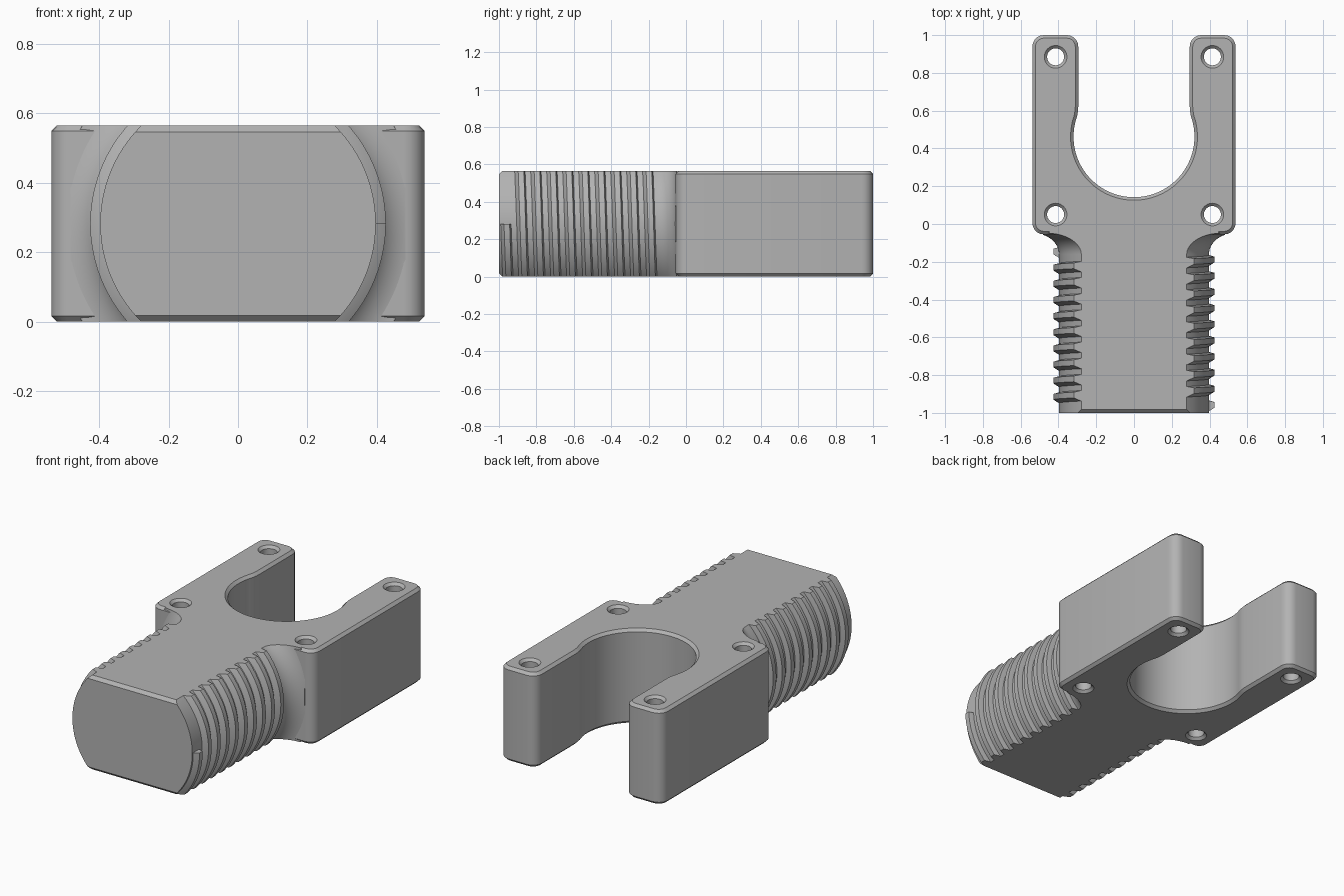
import bpy, bmesh
from math import sin, cos, pi, radians
from mathutils import Matrix, Vector

HEIGHT = 0.565
MID = HEIGHT / 2

default = bpy.data.objects.get("Cube")
if default:
    bpy.data.objects.remove(default, do_unlink=True)

grey = bpy.data.materials.new("plain grey")
grey.use_nodes = True
colour = (0.45, 0.45, 0.45, 1)
grey.diffuse_color = colour
for node in grey.node_tree.nodes:
    if node.type == 'BSDF_PRINCIPLED':
        node.inputs["Base Color"].default_value = colour


def make_object(name, bm):
    bmesh.ops.recalc_face_normals(bm, faces=bm.faces)
    mesh = bpy.data.meshes.new(name)
    bm.to_mesh(mesh)
    bm.free()
    mesh.materials.append(grey)
    ob = bpy.data.objects.new(name, mesh)
    bpy.context.collection.objects.link(ob)
    return ob


def smooth(ob):
    bpy.ops.object.select_all(action='DESELECT')
    ob.select_set(True)
    bpy.context.view_layer.objects.active = ob
    bpy.ops.object.shade_smooth_by_angle(angle=radians(30))


def loft(bm, rings):
    """Bridge closed rings of points and cap both ends."""
    rings = [[bm.verts.new(p) for p in ring] for ring in rings]
    n = len(rings[0])
    for a, b in zip(rings, rings[1:]):
        for i in range(n):
            j = (i + 1) % n
            bm.faces.new((a[i], a[j], b[j], b[i]))
    bm.faces.new(rings[0])
    bm.faces.new(rings[-1])


def revolve(bm, profile, matrix, steps):
    """Turn (distance, radius) pairs around the y axis."""
    loft(bm, [[matrix @ Vector((r * cos(2 * pi * i / steps), y, r * sin(2 * pi * i / steps)))
               for i in range(steps)] for y, r in profile])


def slice_off(bm, point, normal):
    """Remove everything beyond a plane and close the cut."""
    cut = bmesh.ops.bisect_plane(bm, geom=bm.verts[:] + bm.edges[:] + bm.faces[:], dist=1e-6,
                                 plane_co=point, plane_no=normal, clear_outer=True)
    edges = [e for e in cut["geom_cut"] if isinstance(e, bmesh.types.BMEdge) and e.is_boundary]
    if edges:
        bmesh.ops.edgeloop_fill(bm, edges=edges)


def flatten(bm):
    """Flat top and bottom with a chamfered front edge."""
    for s in (-1, 1):
        slice_off(bm, (0, 0, MID + s * MID), (0, 0, s))
        slice_off(bm, (0, -1, MID + s * (MID - 0.018)), (0, -1, s))


# Shank: round bar with a flared root, flattened above and below
bm = bmesh.new()
profile = [(-1, 0.397)]
for i in range(13):
    a = pi / 2 * i / 12
    profile.append((-0.16 + 0.11 * sin(a), 0.53 - 0.133 * cos(a)))
profile.append((-0.02, 0.53))
revolve(bm, profile, Matrix.Translation((0, 0, MID)), 128)
flatten(bm)
for s in (-1, 1):
    slice_off(bm, (s * 0.482, 0, 0), (s, 0, 0))
smooth(make_object("shank", bm))

# Thread: helical ridge, kept only on the rounded sides
bm = bmesh.new()
PITCH, TURNS, STEPS = 0.0855, 9.5, 80
tooth = [(-0.03, 0.385), (-0.026, 0.397), (-0.008, 0.426),
         (0.022, 0.426), (0.03, 0.397), (0.031, 0.385)]
rings = []
for i in range(int(TURNS * STEPS) + 1):
    a = 2 * pi * i / STEPS
    y = -0.965 + PITCH * i / STEPS
    rings.append([(r * cos(a), y + d, MID - r * sin(a)) for d, r in tooth])
loft(bm, rings)
bmesh.ops.recalc_face_normals(bm, faces=bm.faces)
flatten(bm)
smooth(make_object("screw_thread", bm))


# Fork: mirrored outline with a round seat between two arms
def arc(cx, cy, r, start, end, steps):
    return [(cx + r * cos(radians(start + (end - start) * i / steps)),
             cy + r * sin(radians(start + (end - start) * i / steps)))
            for i in range(steps + 1)]


half = arc(0, 0.462, 0.32, -90, 16, 30)
half += [(0.300, 0.575), (0.297, 0.595), (0.295, 0.62)]
half += arc(0.355, 0.94, 0.06, 180, 90, 5)
half += arc(0.478, 0.94, 0.06, 90, 0, 5)
half += arc(0.478, 0.005, 0.06, 0, -90, 5)
outline = half + [(-x, y) for x, y in reversed(half[1:])]

bm = bmesh.new()
loft(bm, [[(x, y, z) for x, y in outline] for z in (0, HEIGHT)])
rims = [e for e in bm.edges if abs(e.verts[0].co.z - e.verts[1].co.z) < 1e-5]
bmesh.ops.recalc_face_normals(bm, faces=bm.faces)
bmesh.ops.bevel(bm, geom=rims, offset=0.016, segments=1, affect='EDGES')
fork = make_object("fork", bm)

# Four screw holes, countersunk at both ends
bm = bmesh.new()
for x in (-0.415, 0.415):
    for y in (0.05, 0.885):
        place = Matrix.Translation((x, y, 0)) @ Matrix.Rotation(pi / 2, 4, 'X')
        revolve(bm, [(-0.01, 0.07), (0.015, 0.045),
                     (HEIGHT - 0.015, 0.045), (HEIGHT + 0.01, 0.07)], place, 32)
cutter = make_object("hole_cutter", bm)
cutter.hide_render = True

mod = fork.modifiers.new("holes", 'BOOLEAN')
mod.operation = 'DIFFERENCE'
mod.solver = 'EXACT'
mod.object = cutter
graph = bpy.context.evaluated_depsgraph_get()
drilled = bpy.data.meshes.new_from_object(fork.evaluated_get(graph))
fork.modifiers.clear()
fork.data = drilled
bpy.data.objects.remove(cutter, do_unlink=True)
smooth(fork)
